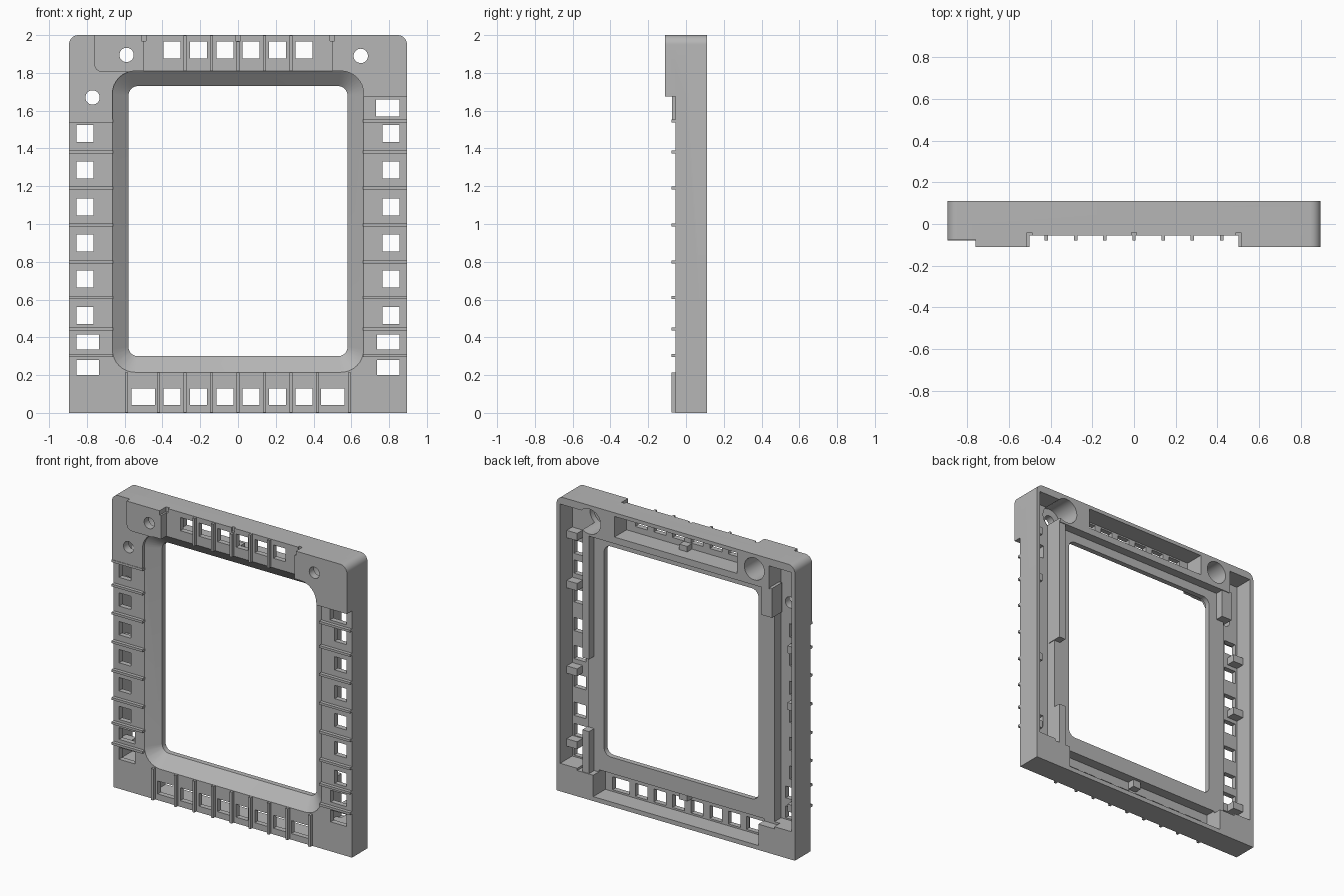
import bpy, bmesh, math

cube = bpy.data.objects.get("Cube")
if cube:
    bpy.data.objects.remove(cube, do_unlink=True)

grey = bpy.data.materials.new("matte_grey")
grey.use_nodes = True
colour = (0.47, 0.47, 0.47, 1)
grey.diffuse_color = colour
grey.node_tree.nodes["Principled BSDF"].inputs["Base Color"].default_value = colour


def rounded(x0, x1, z0, z1, radii=(0, 0, 0, 0), steps=8):
    """Rounded rectangle in x/z; radii run bottom-left, bottom-right, top-right, top-left."""
    corners = ((x0, z0, 1, 1), (x1, z0, -1, 1), (x1, z1, -1, -1), (x0, z1, 1, -1))
    points = []
    for i, ((x, z, sx, sz), r) in enumerate(zip(corners, radii)):
        if r == 0:
            points.append((x, z))
            continue
        for k in range(steps + 1):
            a = math.pi + (i + k / steps) * math.pi / 2
            points.append((x + sx * r + r * math.cos(a), z + sz * r + r * math.sin(a)))
    return points


def circle(x, z, r, n=32):
    return [(x + r * math.cos(k * math.tau / n), z + r * math.sin(k * math.tau / n)) for k in range(n)]


def loft(bm, sections):
    """Closed solid through (y, outline) sections."""
    rings = [[bm.verts.new((x, y, z)) for x, z in outline] for y, outline in sections]
    n = len(rings[0])
    bm.faces.new(rings[0])
    bm.faces.new(rings[-1][::-1])
    for a, b in zip(rings, rings[1:]):
        for i in range(n):
            j = (i + 1) % n
            bm.faces.new((a[j], a[i], b[i], b[j]))


def solid(name, parts):
    """One object from a list of lofted parts."""
    bm = bmesh.new()
    for sections in parts:
        loft(bm, sections)
    bmesh.ops.recalc_face_normals(bm, faces=bm.faces[:])
    mesh = bpy.data.meshes.new(name)
    bm.to_mesh(mesh)
    bm.free()
    mesh.materials.append(grey)
    obj = bpy.data.objects.new(name, mesh)
    bpy.context.collection.objects.link(obj)
    return obj


def prism(outline, y0, y1):
    return [(y0, outline), (y1, outline)]


def box(x0, x1, y0, y1, z0, z1):
    return prism(rounded(x0, x1, z0, z1), y0, y1)


def combine(target, operation, parts):
    """Boolean every part into the target, one after another."""
    for part in parts:
        tool = solid("helper", [part])
        tool.hide_render = True
        mod = target.modifiers.new("cut", 'BOOLEAN')
        mod.operation = operation
        mod.solver = 'EXACT'
        mod.object = tool
        bpy.context.view_layer.objects.active = target
        bpy.ops.object.modifier_apply(modifier=mod.name)
        bpy.data.objects.remove(tool, do_unlink=True)


W, FRONT, BACK, FLOOR = 0.895, -0.055, 0.11, -0.02

# Frame slab with raised corner plates
frame = solid("frame", [prism(rounded(-W, W, 0, 2, (0, 0, 0.05, 0.05)), FRONT, BACK)])
combine(frame, 'UNION', [
    prism(rounded(-W, -0.51, 1.545, 2, (0, 0, 0, 0.05)), -0.075, 0),
    prism(rounded(-0.76, -0.5, 1.805, 2, (0.04, 0, 0, 0)), -0.11, 0),
    prism(rounded(0.5, W, 1.675, 2, (0, 0, 0.05, 0)), -0.11, 0),
])

# Sloped central opening
outer = rounded(-0.665, 0.665, 0.215, 1.81, (0.12,) * 4)
inner = rounded(-0.58, 0.58, 0.30, 1.73, (0.05,) * 4)
opening = [(-0.2, outer), (FRONT, outer), (0.015, inner), (0.2, inner)]

# Hollows in the back
pockets = [box(-0.74, 0.74, 0.05, 0.2, 0.175, 1.79),
           box(-0.62, 0.62, FLOOR, 0.2, 0.03, 0.19),
           box(-0.46, 0.46, FLOOR, 0.2, 1.835, 1.975)]
for s in (-1, 1):
    a, b = sorted((s * 0.70, s * 0.868))
    pockets.append(box(a, b, FLOOR, 0.2, 0.19, 1.95))

# Screw wells and holes
screws = [prism(circle(0.65, 1.89, 0.085), -0.06, 0.2),
          prism(circle(-0.59, 1.9, 0.075), -0.06, 0.2)]
for x, z in ((0.65, 1.89), (-0.59, 1.895), (-0.77, 1.67)):
    screws.append(prism(circle(x, z, 0.038), -0.3, 0.05))
slots = [box(x - 0.012, x + 0.012, -0.2, -0.04, 1.97, 2.1) for x in (-0.5, 0, 0.5)]

# Button windows
windows = []


def window(x0, x1, z0, z1):
    windows.append(box(x0, x1, -0.2, 0.03, z0, z1))


for s in (-1, 1):
    for z in (1.48, 1.285, 1.09, 0.9, 0.71, 0.515):
        window(*sorted((s * 0.765, s * 0.855)), z - 0.045, z + 0.045)
    for z in (0.375, 0.24):
        window(*sorted((s * 0.735, s * 0.855)), z - 0.04, z + 0.04)
    window(*sorted((s * 0.44, s * 0.565)), 0.042, 0.13)
window(0.73, 0.855, 1.57, 1.66)
for i in range(6):
    x = (i - 2.5) * 0.14
    window(x - 0.045, x + 0.045, 0.042, 0.13)
    window(x - 0.045, x + 0.045, 1.875, 1.965)

combine(frame, 'DIFFERENCE', [opening] + pockets + screws + slots + windows)

# Dividing ribs on the front
R, TIP = 0.008, -0.078
ribs = []
for z in (1.545, 1.38, 1.19, 0.995, 0.80, 0.61, 0.445, 0.305):
    ribs.append(box(-W, -0.663, TIP, -0.05, z - R, z + R))
    ribs.append(box(0.663, W, TIP, -0.05, z - R, z + R))
for x in (-0.59, -0.42, -0.28, -0.14, 0, 0.14, 0.28, 0.42, 0.59):
    ribs.append(box(x - R, x + R, TIP, -0.05, 0.002, 0.215))
    if abs(x) < 0.3:
        ribs.append(box(x - R, x + R, TIP, -0.05, 1.81, 1.965 if x == 0 else 1.998))
rib_obj = solid("front_ribs", ribs)

# Raised guide walls beside the rear recess
walls = solid("rear_guide_walls", [
    box(0.655, 0.705, 0.0, 0.105, 0.95, 1.80),
    box(0.655, 0.705, 0.0, 0.105, 0.17, 0.46),
    box(-0.72, -0.64, 0.0, 0.105, 1.60, 1.80),
])

# Small retaining blocks inside the pockets
blocks = [box(-0.03, 0.03, FLOOR - 0.01, 0.03, 0.14, 0.2),
          box(-0.03, 0.03, FLOOR - 0.01, 0.03, 1.83, 1.872)]
for z in (0.305, 0.80, 1.38, 1.72):
    blocks.append(box(0.79, 0.875, FLOOR - 0.01, 0.04, z - 0.025, z + 0.025))
for z in (0.305, 0.995, 1.38):
    blocks.append(box(-0.875, -0.79, FLOOR - 0.01, 0.04, z - 0.025, z + 0.025))
block_obj = solid("retaining_blocks", blocks)

# Smooth the rounded corners, keep edges sharp
bpy.ops.object.select_all(action='DESELECT')
frame.select_set(True)
bpy.context.view_layer.objects.active = frame
bpy.ops.object.shade_smooth_by_angle(angle=math.radians(30))
